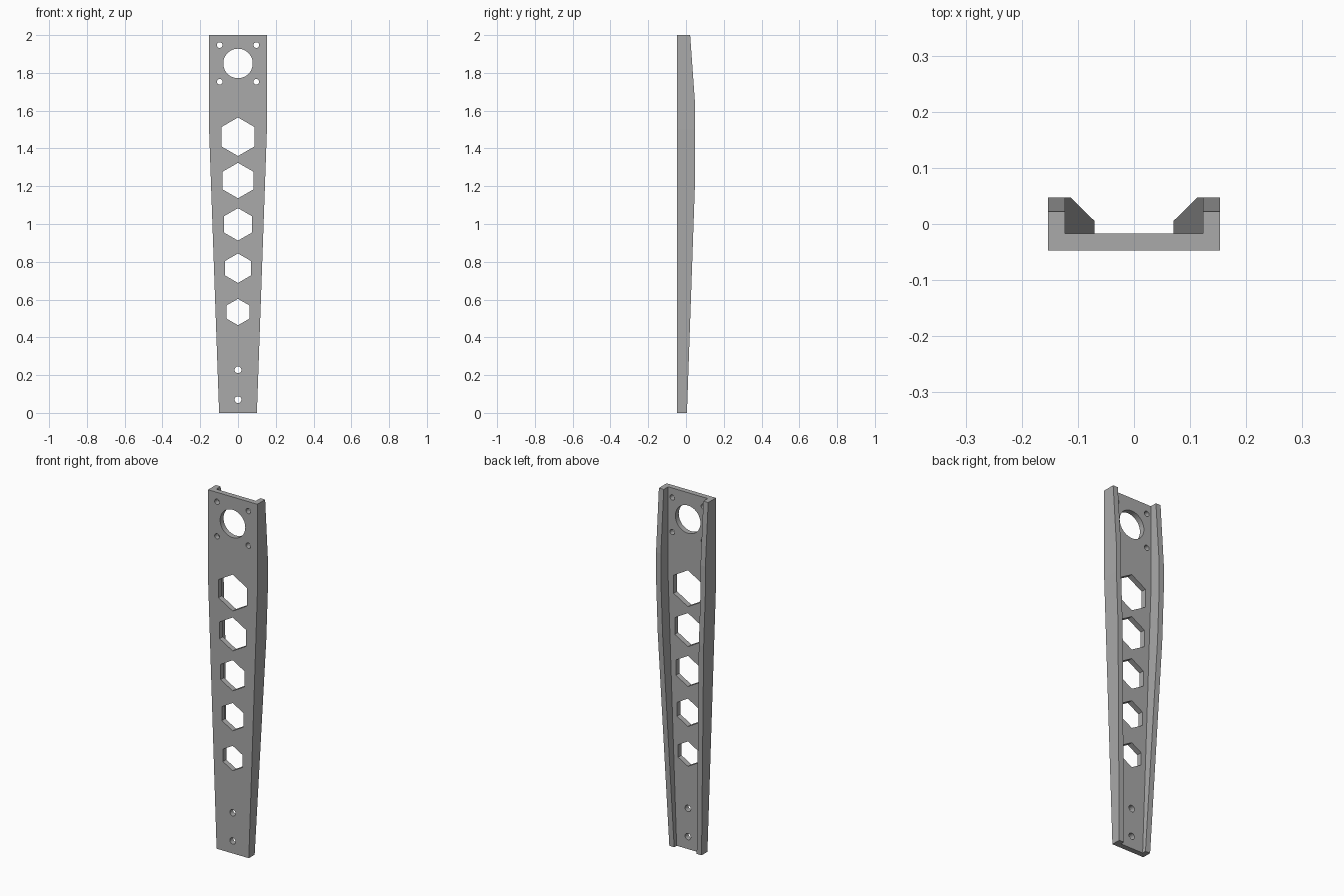
import bpy, bmesh, math
from mathutils import Matrix

cube = bpy.data.objects.get("Cube")
if cube:
    bpy.data.objects.remove(cube)

FRONT, WALL = -0.047, 0.03

grey = bpy.data.materials.new("plain grey")
grey.use_nodes = True
colour = (0.4, 0.4, 0.4, 1)
grey.diffuse_color = colour
grey.node_tree.nodes["Principled BSDF"].inputs["Base Color"].default_value = colour


def make_object(name, bm):
    bmesh.ops.recalc_face_normals(bm, faces=bm.faces)
    mesh = bpy.data.meshes.new(name)
    bm.to_mesh(mesh)
    bm.free()
    mesh.materials.append(grey)
    obj = bpy.data.objects.new(name, mesh)
    bpy.context.collection.objects.link(obj)
    return obj


# Tapered U channel, lofted through (height, half width, flange depth)
stations = [(0, 0.1, 0.005), (1.2, 0.1425, 0.047), (1.5, 0.153, 0.047),
            (1.65, 0.153, 0.047), (2, 0.153, 0.022)]
bm = bmesh.new()
rings = []
for z, w, back in stations:
    inner, web = w - WALL, FRONT + WALL
    half = [(w, FRONT), (w, back), (inner, back), (inner, web)]
    section = half + [(-x, y) for x, y in reversed(half)]
    rings.append([bm.verts.new((x, y, z)) for x, y in section])
for low, high in zip(rings, rings[1:]):
    for i in range(len(low)):
        j = (i + 1) % len(low)
        bm.faces.new((low[i], low[j], high[j], high[i]))
bm.faces.new(rings[0])
bm.faces.new(rings[-1])
channel = make_object("channel_arm", bm)

# Holes through the web
bm = bmesh.new()


def add_hole(x, z, radius, sides):
    # Turned so that hexagons stand on a point
    place = Matrix.Translation((x, FRONT + WALL / 2, z)) @ Matrix.Rotation(math.pi / 2, 4, "X")
    bmesh.ops.create_cone(bm, cap_ends=True, segments=sides, radius1=radius,
                          radius2=radius, depth=0.06, matrix=place)


add_hole(0, 1.85, 0.078, 48)
for x in (-0.097, 0.097):
    for z in (1.753, 1.947):
        add_hole(x, z, 0.015, 20)
for z in (0.07, 0.228):
    add_hole(0, z, 0.018, 20)
for i in range(5):
    add_hole(0, 1.462 - 0.232 * i, 0.102 - 0.008 * i, 6)
cutter = make_object("hole_cutter", bm)

cut = channel.modifiers.new("holes", "BOOLEAN")
cut.object = cutter
cut.operation = "DIFFERENCE"
cut.solver = "EXACT"

# Bake the cut and drop the cutter
graph = bpy.context.evaluated_depsgraph_get()
baked = bpy.data.meshes.new_from_object(channel.evaluated_get(graph))
channel.modifiers.clear()
channel.data = baked
bpy.data.objects.remove(cutter)
